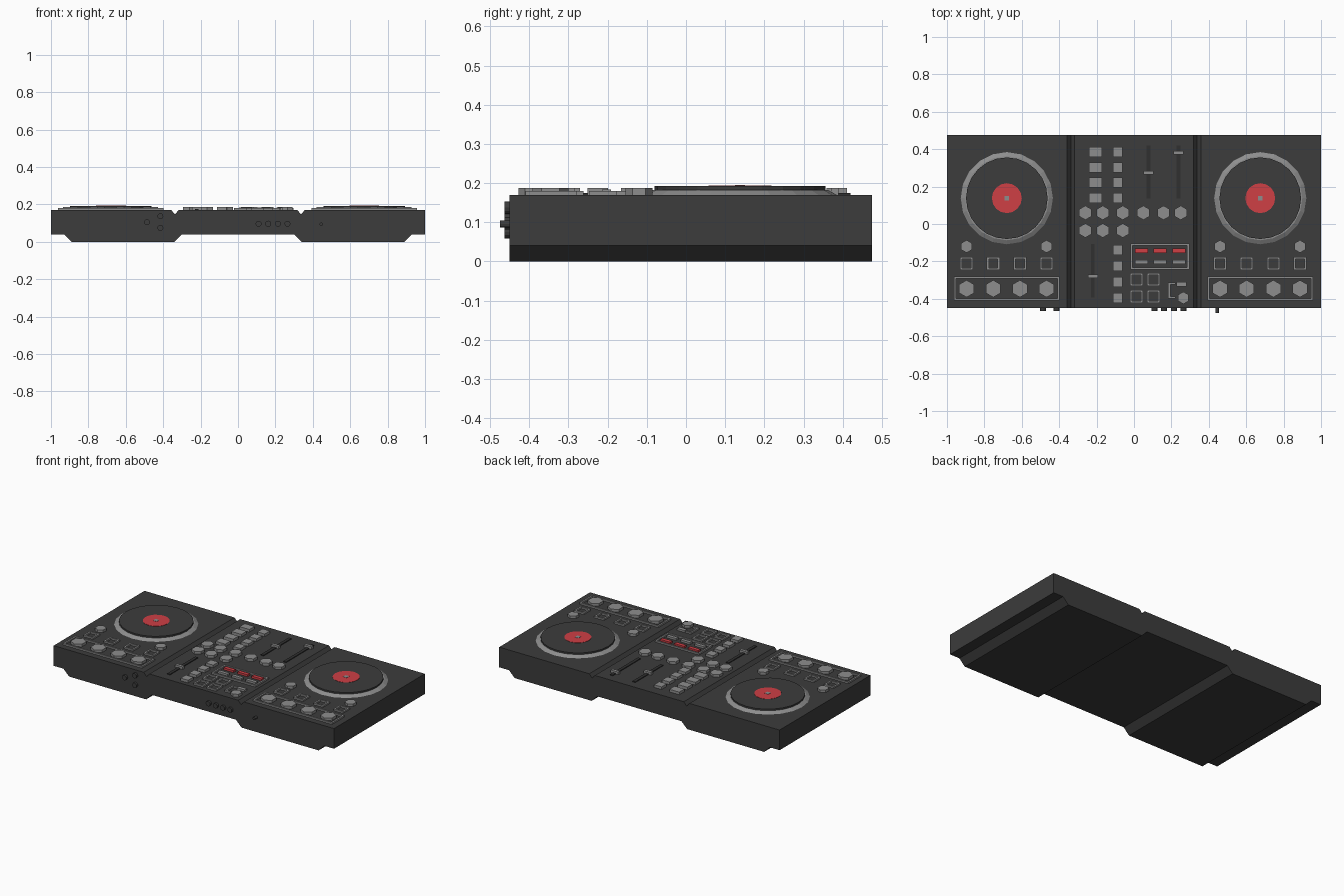
import bpy, bmesh, math
from mathutils import Matrix, Vector

if "Cube" in bpy.data.objects:
    bpy.data.objects.remove(bpy.data.objects["Cube"])

TOP = 0.17


def material(name, rgb):
    m = bpy.data.materials.new(name)
    m.diffuse_color = (*rgb, 1)
    m.use_nodes = True
    m.node_tree.nodes["Principled BSDF"].inputs["Base Color"].default_value = m.diffuse_color
    return m


DARK = material("charcoal", (0.045, 0.045, 0.045))
BLACK = material("slot black", (0.03, 0.03, 0.03))
GREY = material("button grey", (0.27, 0.27, 0.27))
RED = material("red", (0.62, 0.05, 0.06))


def finish(name, bm, mat):
    bmesh.ops.recalc_face_normals(bm, faces=bm.faces)
    me = bpy.data.meshes.new(name)
    bm.to_mesh(me)
    bm.free()
    me.materials.append(mat)
    ob = bpy.data.objects.new(name, me)
    bpy.context.collection.objects.link(ob)
    return ob


def add_box(bm, x, y, w, d, z0, z1):
    m = Matrix.Translation((x, y, (z0 + z1) / 2)) @ Matrix.Diagonal((w, d, z1 - z0, 1))
    bmesh.ops.create_cube(bm, size=1, matrix=m)


def box(name, x, y, w, d, z1, mat=GREY, z0=TOP - 0.002):
    bm = bmesh.new()
    add_box(bm, x, y, w, d, z0, z1)
    return finish(name, bm, mat)


def disc(name, x, y, r, z1, sides, mat=GREY, r2=None, z0=TOP - 0.002):
    bm = bmesh.new()
    bmesh.ops.create_cone(bm, cap_ends=True, segments=sides, radius1=r,
                          radius2=r if r2 is None else r2, depth=z1 - z0,
                          matrix=Matrix.Translation((x, y, (z0 + z1) / 2)))
    return finish(name, bm, mat)


def frame(name, x, y, w, d, t=0.011, z1=0.18, open_right=False):
    bm = bmesh.new()
    z0 = TOP - 0.002
    add_box(bm, x - w / 2 + t / 2, y, t, d, z0, z1)
    if not open_right:
        add_box(bm, x + w / 2 - t / 2, y, t, d, z0, z1)
    for s in (-1, 1):
        add_box(bm, x, y + s * (d - t) / 2, w - 2 * t if not open_right else w, t, z0, z1)
    return finish(name, bm, GREY)


# Body: half profile mirrored and extruded front to back
half = [(0.30, 0.04), (0.34, 0), (0.89, 0), (0.93, 0.04), (1, 0.04),
        (1, TOP), (0.357, TOP), (0.337, 0.147), (0.317, TOP)]
profile = half + [(-x, z) for x, z in reversed(half)]
bm = bmesh.new()
face = bm.faces.new([bm.verts.new((x, -0.45, z)) for x, z in profile])
ext = bmesh.ops.extrude_face_region(bm, geom=[face])
bmesh.ops.translate(bm, vec=(0, 0.925, 0),
                    verts=[v for v in ext["geom"] if isinstance(v, bmesh.types.BMVert)])
finish("body", bm, DARK)

# Two identical decks, one on each side
for side, dx in (("left", 0), ("right", 1.355)):
    cx, cy = -0.68 + dx, 0.138
    disc(side + "_platter_ring", cx, cy, 0.25, 0.182, 20, r2=0.225)
    disc(side + "_platter", cx, cy, 0.218, 0.192, 24, DARK)
    disc(side + "_platter_label", cx, cy, 0.08, 0.1935, 16, RED, z0=0.19)
    box(side + "_spindle", cx, cy, 0.026, 0.026, 0.195, z0=0.19)
    for i in range(4):
        x = -0.895 + 0.1425 * i + dx
        frame(f"{side}_pad_{i}", x, -0.212, 0.07, 0.07)
        disc(f"{side}_deck_knob_{i}", x, -0.346, 0.046, 0.187, 6)
        if i in (0, 3):
            disc(f"{side}_small_knob_{i}", x, -0.12, 0.034, 0.187, 6)
    frame(side + "_knob_frame", -0.68 + dx, -0.345, 0.565, 0.13)

# Mixer buttons
for i in range(4):
    y = 0.385 - 0.082 * i
    box(f"wide_button_{i}", -0.205, y, 0.07, 0.053, 0.187)
    box(f"upper_button_{i}", -0.087, y, 0.053, 0.053, 0.187)
    box(f"lower_button_{i}", -0.087, -0.14 - 0.085 * i, 0.053, 0.053, 0.187)

# Mixer knobs
for i, x in enumerate((-0.26, -0.167, -0.06, 0.05, 0.158, 0.25)):
    disc(f"mixer_knob_{i}", x, 0.06, 0.038, 0.187, 6)
    if i < 3:
        disc(f"mixer_lower_knob_{i}", x, -0.035, 0.038, 0.187, 6)

# Faders: slot and handle
for i, (x, y, hy) in enumerate(((0.077, 0.278, 0.275), (0.238, 0.278, 0.38), (-0.22, -0.25, -0.28))):
    box(f"fader_slot_{i}", x, y, 0.02, 0.285, 0.175, BLACK)
    box(f"fader_handle_{i}", x, hy, 0.053, 0.019, 0.187)

# Effects panel
frame("effects_frame", 0.138, -0.174, 0.315, 0.138)
for i, x in enumerate((0.04, 0.14, 0.24)):
    box(f"red_button_{i}", x, -0.142, 0.07, 0.024, 0.183, RED)
    box(f"grey_button_{i}", x, -0.203, 0.07, 0.022, 0.183)
for i in range(4):
    frame(f"mixer_pad_{i}", 0.013 + 0.092 * (i % 2), -0.297 - 0.09 * (i // 2), 0.07, 0.07)
frame("bracket", 0.203, -0.355, 0.04, 0.085, open_right=True)
box("bracket_button", 0.254, -0.323, 0.055, 0.024, 0.183)
disc("browse_knob", 0.264, -0.395, 0.033, 0.187, 6)

# Front sockets and dials
sockets = [(-0.487, 0.105), (-0.415, 0.137), (-0.415, 0.075)]
sockets += [(0.11 + 0.0515 * i, 0.097) for i in range(4)] + [(0.445, 0.095)]
for i, (x, z) in enumerate(sockets):
    last = i == len(sockets) - 1
    y0 = -0.475 if last else -0.464
    bm = bmesh.new()
    r = 0.009 if last else 0.016
    bmesh.ops.create_cone(bm, cap_ends=True, segments=12, radius1=r, radius2=r, depth=-0.448 - y0,
                          matrix=Matrix.Translation((x, (y0 - 0.448) / 2, z))
                          @ Matrix.Rotation(math.pi / 2, 4, 'X'))
    finish(f"front_dial_{i}", bm, DARK)
